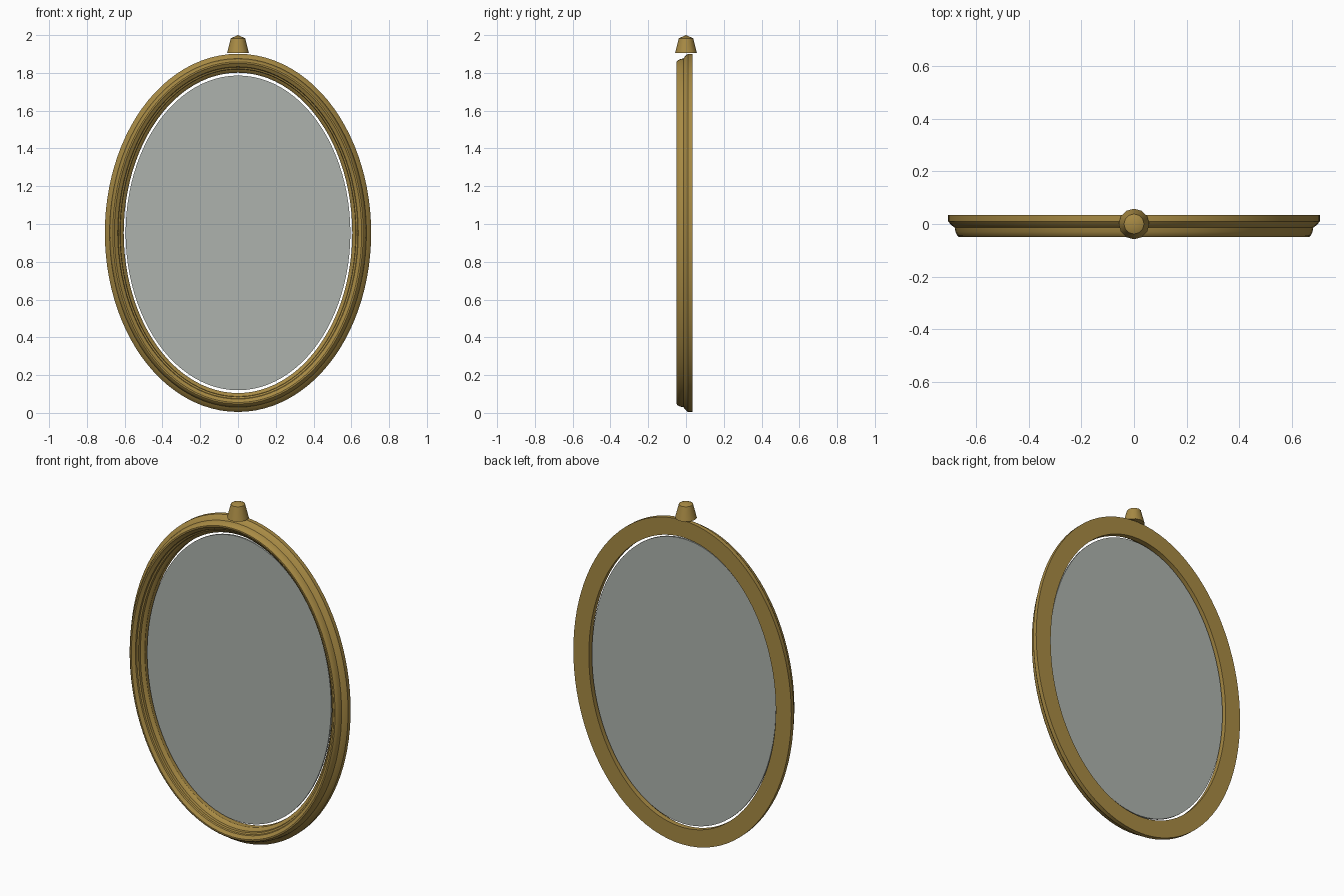
import bpy, bmesh, math

if "Cube" in bpy.data.objects:
    bpy.data.objects.remove(bpy.data.objects["Cube"])

CZ = 0.953            # centre height of the oval
A, B = 0.605, 0.848   # inner opening half sizes
N = 96


def material(name, rgba):
    m = bpy.data.materials.new(name)
    m.diffuse_color = rgba
    m.use_nodes = True
    m.node_tree.nodes["Principled BSDF"].inputs["Base Color"].default_value = m.diffuse_color
    return m


gold = material("antique gold", (0.39, 0.255, 0.058, 1.0))
glass = material("mirror grey", (0.42, 0.45, 0.42, 0.6))


def finish(bm, name, mat, smooth=None):
    bmesh.ops.recalc_face_normals(bm, faces=bm.faces)
    me = bpy.data.meshes.new(name)
    bm.to_mesh(me)
    bm.free()
    me.materials.append(mat)
    ob = bpy.data.objects.new(name, me)
    bpy.context.collection.objects.link(ob)
    if smooth:
        bpy.ops.object.select_all(action='DESELECT')
        bpy.context.view_layer.objects.active = ob
        ob.select_set(True)
        bpy.ops.object.shade_smooth_by_angle(angle=math.radians(smooth))
    return ob


def oval(t, d):
    """Point on the opening oval pushed outward by d along its normal."""
    nx, nz = math.cos(t) / A, math.sin(t) / B
    k = math.hypot(nx, nz)
    return A * math.cos(t) + d * nx / k, CZ + B * math.sin(t) + d * nz / k


# moulded frame: profile (outward offset, y) swept round the oval
profile = [(0.0, 0.034), (0.1, 0.034), (0.1, 0.010), (0.092, 0.0),
           (0.083, -0.008), (0.075, -0.014), (0.072, -0.030),
           (0.066, -0.043), (0.058, -0.050), (0.050, -0.050),
           (0.042, -0.044), (0.032, -0.038), (0.029, -0.030),
           (0.020, -0.026), (0.018, -0.012), (0.006, -0.005),
           (0.0, 0.004)]
bm = bmesh.new()
rings = []
for i in range(N):
    t = 2 * math.pi * i / N
    ring = []
    for d, y in profile:
        x, z = oval(t, d)
        ring.append(bm.verts.new((x, y, z)))
    rings.append(ring)
P = len(profile)
for i in range(N):
    r, s = rings[i], rings[(i + 1) % N]
    for j in range(P):
        k = (j + 1) % P
        bm.faces.new((r[j], s[j], s[k], r[k]))
finish(bm, "oval_frame", gold, 30)

# thin mirror plate, slightly smaller than the opening
bm = bmesh.new()
sides = []
for y in (0.010, 0.020):
    loop = []
    for i in range(N):
        t = 2 * math.pi * i / N
        loop.append(bm.verts.new((0.595 * math.cos(t), y,
                                  CZ + 0.833 * math.sin(t))))
    bm.faces.new(loop)
    sides.append(loop)
for i in range(N):
    k = (i + 1) % N
    bm.faces.new((sides[0][i], sides[0][k], sides[1][k], sides[1][i]))
finish(bm, "mirror_plate", glass, 30)

# finial: tapered stub with a low pointed cap
bm = bmesh.new()
S = 12
levels = [(0.058, 1.905), (0.038, 1.983)]
loops = [[bm.verts.new((r * math.cos(2 * math.pi * i / S),
                        r * math.sin(2 * math.pi * i / S), z))
          for i in range(S)] for r, z in levels]
tip = bm.verts.new((0, 0, 2.0))
bm.faces.new(loops[0])
for i in range(S):
    k = (i + 1) % S
    bm.faces.new((loops[0][i], loops[0][k], loops[1][k], loops[1][i]))
    bm.faces.new((loops[1][i], loops[1][k], tip))
finish(bm, "top_finial", gold, 35)
